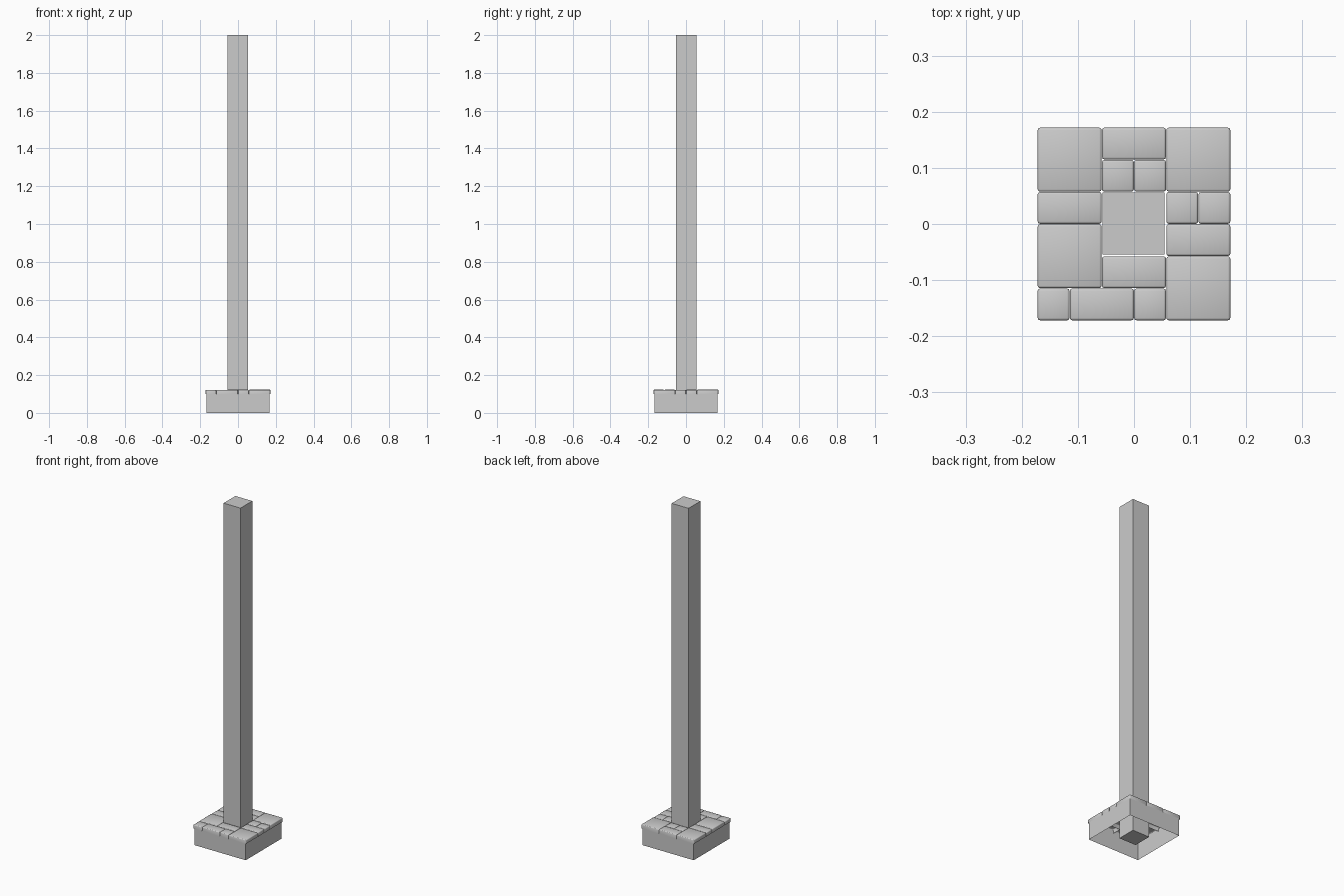
import bpy, bmesh
from mathutils import Vector

cube = bpy.data.objects.get("Cube")
if cube:
    bpy.data.objects.remove(cube, do_unlink=True)

stone = bpy.data.materials.new("grey stone")
stone.use_nodes = True
GREY = (0.6, 0.6, 0.6, 1)
stone.diffuse_color = GREY
stone.node_tree.nodes["Principled BSDF"].inputs["Base Color"].default_value = GREY


def block(name, low, high, open_sides=(), bevel=0):
    """Box between two corners, without the faces pointing along open_sides."""
    low, high = Vector(low), Vector(high)
    bm = bmesh.new()
    bmesh.ops.create_cube(bm, size=1)
    for v in bm.verts:
        v.co = (low + high) / 2 + v.co * (high - low)
    bm.normal_update()
    gone = [f for f in bm.faces if round(f.normal.z) in open_sides]
    bmesh.ops.delete(bm, geom=gone, context='FACES')
    if bevel:
        edges = [e for e in bm.edges if not e.is_boundary]
        bmesh.ops.bevel(bm, geom=edges, offset=bevel, segments=2,
                        profile=0.5, affect='EDGES')
        for f in bm.faces:
            f.smooth = True
    mesh = bpy.data.meshes.new(name)
    bm.to_mesh(mesh)
    bm.free()
    mesh.materials.append(stone)
    obj = bpy.data.objects.new(name, mesh)
    bpy.context.collection.objects.link(obj)
    return obj


# Tall square post and the hollow plinth around its foot
block("post", (-0.056, -0.054, 0), (0.054, 0.056, 2))
block("plinth_walls", (-0.167, -0.167, 0), (0.167, 0.167, 0.115), open_sides=(-1, 1))

# Paving slabs on a six by six grid: column, row, width, depth
UNIT = 0.344 / 6
SLABS = [
    (0, 4, 2, 2), (2, 5, 2, 1), (2, 4, 1, 1), (3, 4, 1, 1), (4, 4, 2, 2),
    (0, 3, 2, 1), (0, 1, 2, 2), (4, 3, 1, 1), (5, 3, 1, 1), (4, 2, 2, 1),
    (2, 1, 2, 1), (0, 0, 1, 1), (1, 0, 2, 1), (3, 0, 1, 1), (4, 0, 2, 2),
]
GAP = 0.0004
for i, (col, row, wide, deep) in enumerate(SLABS, 1):
    x, y = (col - 3) * UNIT, (row - 3) * UNIT
    top = 0.121 + 0.001 * (i % 3)
    block(f"paving_slab_{i}", (x + GAP, y + GAP, 0.099),
          (x + wide * UNIT - GAP, y + deep * UNIT - GAP, top),
          open_sides=(-1,), bevel=0.004)
